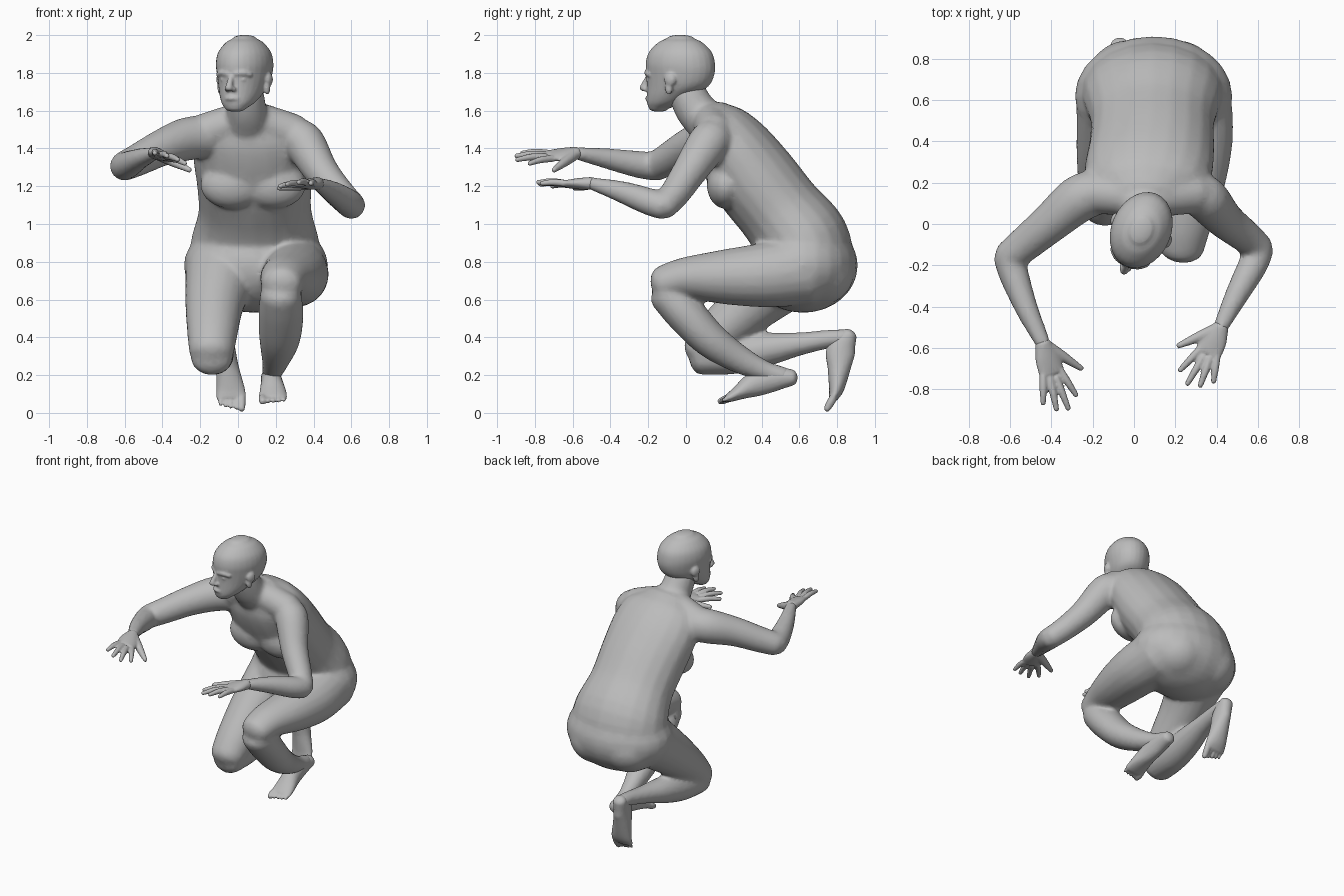
import bpy
import bmesh
from math import sin, cos, pi, radians
from mathutils import Vector, Matrix

cube = bpy.data.objects.get("Cube")
if cube:
    bpy.data.objects.remove(cube, do_unlink=True)

GREY = (0.5, 0.5, 0.5, 1)
skin = bpy.data.materials.new("plain_grey")
skin.use_nodes = True
skin.diffuse_color = GREY
skin.node_tree.nodes["Principled BSDF"].inputs["Base Color"].default_value = GREY


def smooth_path(rows, steps=4):
    """Catmull-Rom interpolation of rows (x, y, z, side radius, depth radius)."""
    rows = [Vector(r if len(r) == 5 else (*r, r[-1])) for r in rows]
    ends = [rows[0] * 2 - rows[1]] + rows + [rows[-1] * 2 - rows[-2]]
    out = []
    for a, b, c, d in zip(ends, ends[1:], ends[2:], ends[3:]):
        for k in range(steps):
            t = k / steps
            out.append((b * 2 + (c - a) * t + (a * 2 - b * 5 + c * 4 - d) * t ** 2
                        + (b * 3 - a - c * 3 + d) * t ** 3) / 2)
    return out + [rows[-1]]


def loft(bm, rows, side=(1, 0, 0), axis=None, cap=0.7, sides=20):
    """Tube of elliptical sections with domed ends."""
    path = smooth_path(rows)
    last = len(path) - 1
    stations = []
    for i, p in enumerate(path):
        before, after = path[max(i - 1, 0)], path[min(i + 1, last)]
        t = Vector(axis) if axis else Vector((after - before)[:3]).normalized()
        stations.append((Vector(p[:3]), t, p[3], p[4]))

    def dome(station, sign):
        c, t, rx, ry = station
        reach = cap * min(rx, ry) * sign
        return [(c + t * reach * sin(a), t, rx * cos(a), ry * cos(a))
                for a in (radians(30), radians(60), radians(80))]

    stations = dome(stations[0], -1)[::-1] + stations + dome(stations[-1], 1)
    rings = []
    for c, t, rx, ry in stations:
        s = Vector(side)
        s = (s - t * s.dot(t)).normalized()
        d = t.cross(s)
        angles = [2 * pi * k / sides for k in range(sides)]
        rings.append([bm.verts.new(c + s * rx * cos(a) + d * ry * sin(a)) for a in angles])
    for low, high in zip(rings, rings[1:]):
        for k in range(sides):
            j = (k + 1) % sides
            bm.faces.new((low[k], low[j], high[j], high[k]))
    bm.faces.new(rings[0][::-1])
    bm.faces.new(rings[-1])


def ball(bm, centre, radii):
    place = Matrix.Translation(centre) @ Matrix.Diagonal((*radii, 1))
    bmesh.ops.create_uvsphere(bm, u_segments=24, v_segments=16, radius=1, matrix=place)


def finish(bm, name, voxel, passes, ratio):
    """Fuse the overlapping forms into one soft skin."""
    bmesh.ops.recalc_face_normals(bm, faces=bm.faces)
    mesh = bpy.data.meshes.new(name)
    bm.to_mesh(mesh)
    bm.free()
    mesh.materials.append(skin)
    obj = bpy.data.objects.new(name, mesh)
    bpy.context.collection.objects.link(obj)
    fuse = obj.modifiers.new("fuse", "REMESH")
    fuse.mode = "VOXEL"
    fuse.voxel_size = voxel
    fuse.use_smooth_shade = True
    soften = obj.modifiers.new("soften", "SMOOTH")
    soften.factor = 0.5
    soften.iterations = passes
    thin = obj.modifiers.new("thin", "DECIMATE")
    thin.ratio = ratio


# Torso, leaning forward from the pelvis to the neck
body = bmesh.new()
loft(body, [(.09, .64, .68, .27, .18), (.09, .64, .78, .34, .24), (.09, .615, .91, .34, .25),
            (.09, .5, 1.065, .3, .228), (.085, .37, 1.23, .305, .228), (.07, .26, 1.385, .31, .207),
            (.055, .18, 1.495, .28, .17), (.05, .13, 1.56, .19, .12)], cap=0.5)
ball(body, (.095, .62, .78), (.383, .29, .25))
loft(body, [(.05, .13, 1.52, .13, .115), (.045, .055, 1.6, .108), (.035, 0, 1.7, .1)])
loft(body, [(-.19, .15, 1.48, .1), (-.07, .14, 1.52, .1), (.05, .13, 1.545, .105),
            (.18, .14, 1.52, .1), (.3, .15, 1.48, .1)], side=(0, 0, 1))
for s in (-1, 1):
    ball(body, (.08 + s * .11, .21, 1.205), (.17, .1, .125))
    ball(body, (.09 + s * .12, .69, .74), (.2, .2, .175))

# Arms, bent at the elbow and reaching forward
loft(body, [(.29, .16, 1.46, .1), (.35, .12, 1.43, .11), (.44, .02, 1.28, .092),
            (.54, -.06, 1.16, .08), (.605, -.12, 1.095, .074)])
loft(body, [(.605, -.12, 1.095, .073), (.575, -.2, 1.12, .072), (.5, -.34, 1.17, .058),
            (.42, -.5, 1.215, .038, .034)])
loft(body, [(-.17, .16, 1.46, .11), (-.27, .12, 1.45, .115), (-.4, .01, 1.405, .098),
            (-.52, -.09, 1.345, .087), (-.605, -.16, 1.305, .079)])
loft(body, [(-.605, -.16, 1.305, .077), (-.58, -.25, 1.315, .072), (-.52, -.41, 1.345, .056),
            (-.44, -.58, 1.375, .038, .034)])

# Left leg, knee raised
loft(body, [(.28, .64, .76, .19), (.3, .42, .73, .18, .172), (.28, .2, .72, .16, .145),
            (.245, 0, .715, .13, .11), (.23, -.12, .685, .11, .095)])
loft(body, [(.225, -.1, .63, .11, .1), (.228, 0, .52, .12, .105), (.22, .13, .385, .108, .095),
            (.2, .28, .285, .075), (.182, .42, .22, .055), (.176, .52, .195, .048)])

# Right leg, knee lowered and shin pointing back
loft(body, [(-.09, .64, .8, .19), (-.1, .5, .7, .18, .175), (-.125, .34, .57, .155, .15),
            (-.135, .18, .43, .135, .125), (-.14, .085, .325, .12, .11)])
loft(body, [(-.14, .08, .29, .11, .09), (-.13, .25, .305, .108, .1), (-.115, .42, .335, .095, .09),
            (-.09, .6, .365, .068, .062), (-.075, .75, .39, .05), (-.07, .85, .4, .045)])
finish(body, "body", 0.014, 8, 0.35)

# Head, modelled facing forward and then turned
head = bmesh.new()
loft(head, [(0, -.125, 1.61, .055, .05), (0, -.09, 1.64, .085, .095), (0, -.055, 1.68, .107, .13),
            (0, -.015, 1.73, .125, .17), (0, 0, 1.79, .138, .187), (0, 0, 1.85, .145, .19),
            (0, 0, 1.91, .133, .172), (0, 0, 1.96, .096, .122), (0, 0, 1.982, .06, .076)],
     axis=(0, 0, 1), cap=0.32, sides=28)
loft(head, [(0, -.182, 1.785, .013), (0, -.2, 1.75, .016), (0, -.214, 1.718, .021)])
loft(head, [(-.034, -.175, 1.663, .009), (0, -.187, 1.665, .013), (.034, -.175, 1.663, .009)],
     side=(0, 0, 1))
for s in (-1, 1):
    loft(head, [(s * .02, -.182, 1.795, .012), (s * .06, -.166, 1.8, .015),
                (s * .095, -.138, 1.79, .012)], side=(0, 0, 1))
    ball(head, (s * .052, -.155, 1.765), (.022, .018, .013))
    ball(head, (s * .018, -.196, 1.713), (.014, .016, .012))
    ball(head, (s * .14, 0, 1.765), (.018, .033, .036))
    ball(head, (s * .134, -.01, 1.72), (.016, .022, .036))
turn = Matrix.Translation((.035, -.03, 0)) @ Matrix.Rotation(radians(-23), 4, "Z")
head.transform(turn)
finish(head, "head", 0.008, 3, 0.4)


# Hands: a palm, four fingers and a thumb spread to their tips
def hand(name, wrist, thumb, tips):
    bm = bmesh.new()
    wrist, thumb = Vector(wrist), Vector(thumb)
    tips = [Vector(t) for t in tips]
    knuckles = [wrist.lerp(t, 0.52) for t in tips]
    across = knuckles[0] - knuckles[-1]
    middle = (knuckles[0] + knuckles[-1]) / 2
    wide = across.length / 2 + 0.02
    loft(bm, [(*wrist, .04, .034), (*wrist.lerp(middle, 0.5), wide * 0.95, .03),
              (*middle, wide, .022)], side=across)
    for knuckle, tip in zip(knuckles, tips):
        bend = knuckle.lerp(tip, 0.5) + Vector((0, 0, .006))
        loft(bm, [(*knuckle, .019), (*bend, .018), (*tip, .013)], side=across, sides=12)
    loft(bm, [(*wrist.lerp(thumb, 0.15), .03), (*wrist.lerp(thumb, 0.55), .025),
              (*thumb, .014)], side=(0, 0, 1), sides=12)
    finish(bm, name, 0.007, 2, 0.5)


hand("left_hand", (.42, -.5, 1.215), (.215, -.59, 1.19),
     [(.222, -.71, 1.2), (.258, -.775, 1.21), (.32, -.785, 1.22), (.385, -.765, 1.215)])
hand("right_hand", (-.44, -.58, 1.375), (-.255, -.7, 1.285),
     [(-.28, -.83, 1.32), (-.318, -.895, 1.34), (-.375, -.9, 1.36), (-.44, -.87, 1.375)])


# Feet: a lofted sole and instep with five toes
def foot(name, rows, reach, inner):
    bm = bmesh.new()
    loft(bm, rows)
    ball_of_foot = Vector(rows[-1][:3])
    for i in range(5):
        base = ball_of_foot + Vector((inner * (.054 - .028 * i), 0, 0))
        tip = base + Vector(reach) * (1 - .09 * i)
        r = .022 if i == 0 else .016 - .001 * i
        loft(bm, [(*base, r), (*base.lerp(tip, 0.5), r), (*tip, r * 0.8)], sides=12)
    finish(bm, name, 0.008, 2, 0.4)


foot("left_foot", [(.175, .56, .187, .046, .044), (.175, .46, .18, .054, .068),
                   (.18, .36, .15, .06, .066), (.185, .28, .108, .072, .04),
                   (.185, .225, .078, .076, .023)], (0, -.045, -.018), -1)
foot("right_foot", [(-.07, .862, .41, .046, .045), (-.065, .82, .33, .052, .078),
                    (-.055, .81, .23, .062, .06), (-.04, .797, .13, .075, .041),
                    (-.035, .78, .08, .08, .025)], (0, -.035, -.06), 1)
